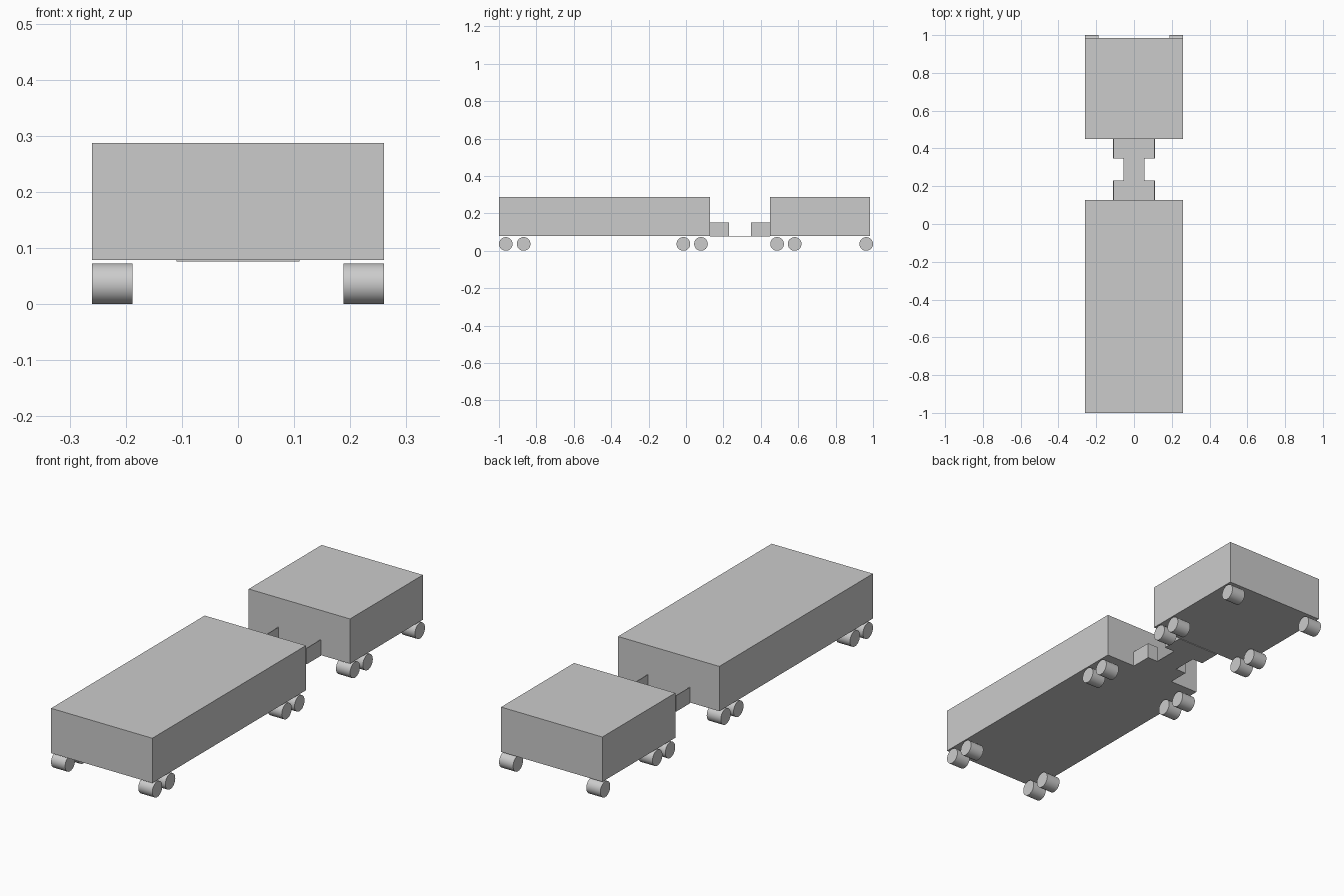
import bpy
from math import pi

if "Cube" in bpy.data.objects:
    bpy.data.objects.remove(bpy.data.objects["Cube"])


def box(name, x, y, z):
    """Box from (min, max) ranges on each axis."""
    bpy.ops.mesh.primitive_cube_add(
        size=1, location=[(r[0] + r[1]) / 2 for r in (x, y, z)])
    ob = bpy.context.object
    ob.name = name
    ob.scale = [r[1] - r[0] for r in (x, y, z)]
    bpy.ops.object.transform_apply(location=False, rotation=False, scale=True)
    return ob


def wheel(name, x, y):
    bpy.ops.mesh.primitive_cylinder_add(
        vertices=32, radius=R, depth=0.072,
        location=(x, y, R), rotation=(0, pi / 2, 0))
    bpy.context.object.name = name
    bpy.ops.object.shade_smooth_by_angle()


R = 0.0365
T = 0.003       # sheet thickness of the coupling
HALF = 0.26     # half width of the bodies
Z0, Z1 = 0.079, 0.287

# Long front body and short rear body
box("long_body", (-HALF, HALF), (-1.0, 0.127), (Z0, Z1))
box("short_body", (-HALF, HALF), (0.45, 0.985), (Z0, Z1))

# Wheels in pairs left and right
for i, y in enumerate((-0.9635, -0.868, -0.014, 0.08, 0.487, 0.581, 0.9635)):
    for side, s in (("left", -1), ("right", 1)):
        wheel(f"wheel_{side}_{i + 1}", s * 0.224, y)

# Coupling trays: floor, side walls and end flanges beside the tongue
for label, y0, y1, end in (("front", 0.127, 0.23, 0.23 - T),
                           ("rear", 0.347, 0.45, 0.347)):
    box(f"{label}_coupling_floor", (-0.11, 0.11), (y0, y1), (0.076, 0.076 + T))
    for side, s in (("left", -1), ("right", 1)):
        xs = sorted((s * 0.11, s * (0.11 - T)))
        box(f"{label}_coupling_wall_{side}", xs, (y0, y1), (0.077, 0.15))
        xs = sorted((s * 0.11, s * 0.053))
        box(f"{label}_coupling_flange_{side}", xs, (end, end + T), (0.077, 0.15))

# Flat tongue linking the trays
box("coupling_tongue", (-0.055, 0.055), (0.23, 0.347), (0.076, 0.076 + T))
